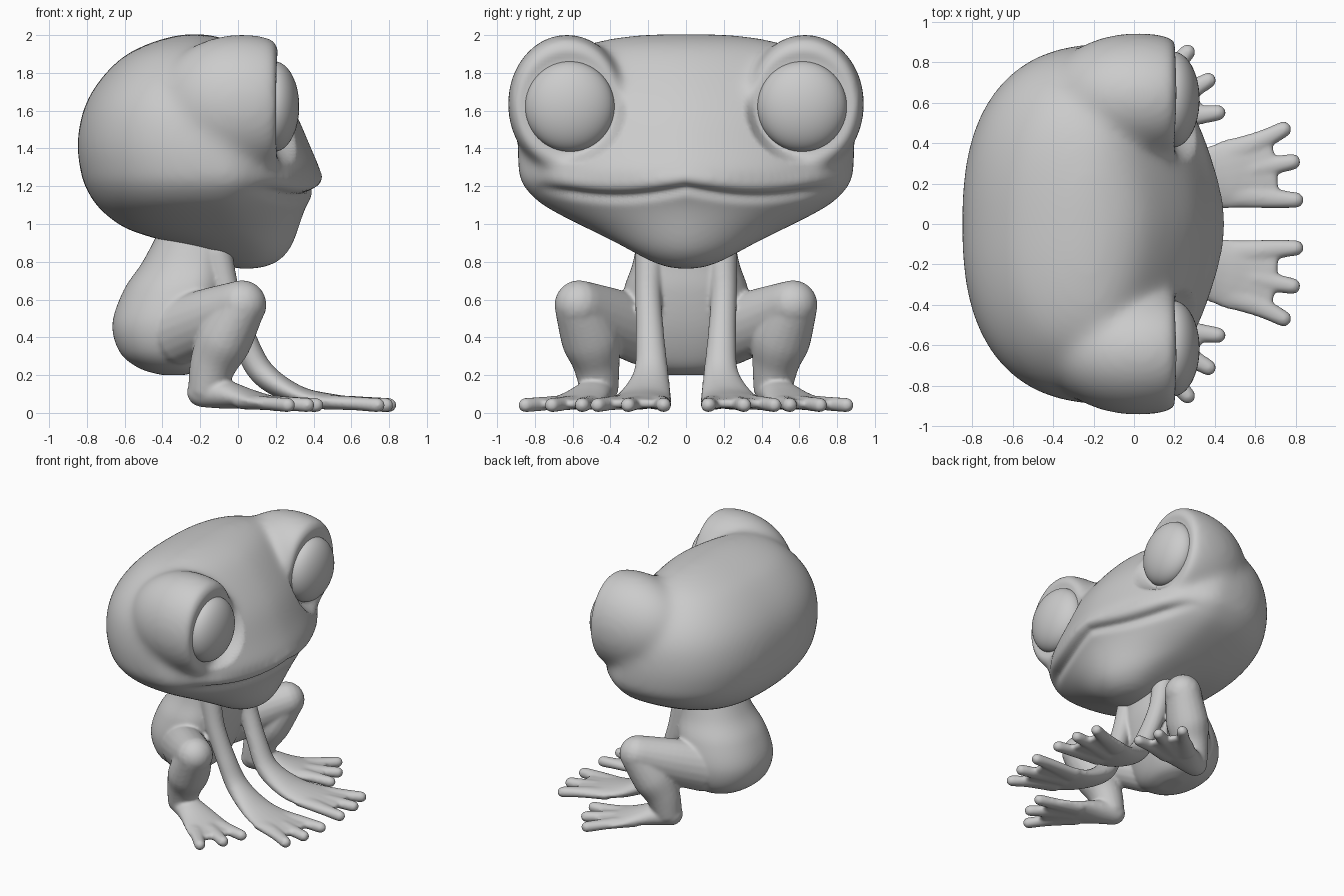
import bpy, bmesh, math
from mathutils import Vector, Matrix

cube = bpy.data.objects.get("Cube")
if cube:
    bpy.data.objects.remove(cube, do_unlink=True)

grey = bpy.data.materials.new("soft_grey")
grey.use_nodes = True
grey.diffuse_color = (0.6, 0.6, 0.6, 1)
grey.node_tree.nodes["Principled BSDF"].inputs["Base Color"].default_value = (0.6, 0.6, 0.6, 1)


def spline(rows, steps):
    """Smooth curve through rows of numbers."""
    out = []
    for i in range(len(rows) - 1):
        a, b, c, d = (rows[min(max(i + k, 0), len(rows) - 1)] for k in (-1, 0, 1, 2))
        for j in range(steps):
            t = j / steps
            out.append([q + t / 2 * (r - p + t * (2 * p - 5 * q + 4 * r - s + t * (3 * (q - r) + s - p)))
                        for p, q, r, s in zip(a, b, c, d)])
    return out + [list(rows[-1])]


def skin(bm, rings):
    """Join closed rings of points into a capped skin."""
    loops = [[bm.verts.new(p) for p in ring] for ring in rings]
    n = len(loops[0])
    for low, high in zip(loops, loops[1:]):
        for i in range(n):
            bm.faces.new((low[i], low[(i + 1) % n], high[(i + 1) % n], high[i]))
    bm.faces.new(loops[0][::-1])
    bm.faces.new(loops[-1])


def power(v, e):
    return math.copysign(abs(v) ** (2 / e), v)


def stack(bm, rows, front_e, back_e):
    """Horizontal slices, each row: height, back x, front x, half width."""
    rings = []
    for z, back, front, width in spline(rows, 6):
        mid = back + 0.6 * (front - back)
        ring = []
        for i in range(80):
            c, s = math.cos(math.tau * i / 80), math.sin(math.tau * i / 80)
            e = front_e if c > 0 else back_e
            ring.append((mid + power(c, e) * (front - mid if c > 0 else mid - back), width * power(s, e), z))
        rings.append(ring)
    skin(bm, rings)


def sweep(bm, rows, flip, side=(0, 1, 0)):
    """Round-ended limb, each row: x, y, z, half width, half height."""
    pts = spline(rows, 5)
    pos = [Vector(p[:3]) for p in pts]
    side = Vector(side).normalized()
    frames = []
    for i, p in enumerate(pts):
        tan = (pos[min(i + 1, len(pos) - 1)] - pos[max(i - 1, 0)]).normalized()
        frames.append((pos[i], tan, p[3], p[4]))

    def cap(frame, sign):
        o, t, w, h = frame
        return [(o + t * sign * min(w, h) * math.sin(a), t, w * math.cos(a), h * math.cos(a))
                for a in (0.35, 0.7, 1.05, 1.3, 1.5)]

    frames = cap(frames[0], -1)[::-1] + frames + cap(frames[-1], 1)
    rings = []
    for o, t, w, h in frames:
        across = (side - t * side.dot(t)).normalized()
        up = t.cross(across)
        ring = [o + across * w * math.cos(math.tau * i / 20) + up * h * math.sin(math.tau * i / 20)
                for i in range(20)]
        rings.append([(p.x, p.y * flip, p.z) for p in ring])
    skin(bm, rings)


def toe(bm, flip, *path):
    """Tapering toe through three ground points."""
    shape = ((0.058, 0.075, 0.04), (0.05, 0.052, 0.037), (0.041, 0.04, 0.039))
    sweep(bm, [(x, y, *s) for (x, y), s in zip(path, shape)], flip)


def ball(bm, centre, size):
    m = Matrix.Translation(centre) @ Matrix.Diagonal((*size, 1))
    return bmesh.ops.create_uvsphere(bm, u_segments=48, v_segments=32, radius=1, matrix=m)["verts"]


def finish(name, bm, voxel=0, relax=0):
    bmesh.ops.recalc_face_normals(bm, faces=bm.faces)
    for f in bm.faces:
        f.smooth = True
    mesh = bpy.data.meshes.new(name)
    bm.to_mesh(mesh)
    bm.free()
    mesh.materials.append(grey)
    ob = bpy.data.objects.new(name, mesh)
    bpy.context.collection.objects.link(ob)
    if voxel:
        # fuse overlapping volumes, then relax the joins
        fuse = ob.modifiers.new("fuse", "REMESH")
        fuse.mode = "VOXEL"
        fuse.voxel_size = voxel
        fuse.use_smooth_shade = True
        soft = ob.modifiers.new("soften", "SMOOTH")
        soft.factor = 0.5
        soft.iterations = relax
    return ob


# Head: wide skull with a flat-fronted mound behind each eye
bm = bmesh.new()
stack(bm, [(0.76, -0.02, 0.09, 0.05), (0.785, -0.08, 0.19, 0.15), (0.84, -0.2, 0.26, 0.26),
           (0.9, -0.36, 0.295, 0.37), (0.97, -0.58, 0.32, 0.51), (1.05, -0.7, 0.345, 0.67),
           (1.12, -0.765, 0.375, 0.785), (1.2, -0.81, 0.425, 0.86), (1.26, -0.83, 0.445, 0.885),
           (1.42, -0.85, 0.38, 0.89), (1.6, -0.82, 0.3, 0.86), (1.75, -0.74, 0.2, 0.78),
           (1.88, -0.615, 0.09, 0.65), (1.95, -0.485, 0.0, 0.52), (1.99, -0.36, -0.1, 0.34),
           (2.006, -0.27, -0.19, 0.14)], 1.7, 2.5)
for s in (1, -1):
    for v in ball(bm, (0.02, 0.63 * s, 1.635), (0.46, 0.315, 0.37)):
        v.co.x = min(v.co.x, 0.215)
head = finish("head", bm, 0.018, 55)

# Bake the softened head, then flatten the eye seats and press in the mouth
bpy.context.view_layer.update()
baked = bpy.data.meshes.new_from_object(head.evaluated_get(bpy.context.evaluated_depsgraph_get()))
head.modifiers.clear()
head.data = baked
if not baked.materials:
    baked.materials.append(grey)
normals = [v.normal.copy() for v in baked.vertices]
for v, n in zip(baked.vertices, normals):
    y = abs(v.co.y)
    seat = min(max((0.3 - math.hypot(y - 0.615, v.co.z - 1.622)) / 0.05, 0), 1)
    if v.co.x > 0.2:
        v.co.x += (0.2 - v.co.x) * seat
    line = 1.185 - 0.045 * math.sin(min(y / 0.75, 1) * math.pi)
    fade = min(max((0.8 - y) / 0.2, 0), 1) * min(max(v.co.x * 5 + 0.5, 0), 1)
    d = v.co.z - line
    v.co -= n * fade * (0.024 * math.exp(-(d / 0.026) ** 2) - 0.01 * math.exp(-((d - 0.06) / 0.035) ** 2))

# Eyes
for s, label in ((1, "left"), (-1, "right")):
    bm = bmesh.new()
    ball(bm, (0.192, 0.615 * s, 1.622), (0.132, 0.237, 0.239))
    finish(label + "_eye", bm)

# Body
bm = bmesh.new()
stack(bm, [(0.2, -0.4, -0.28, 0.1), (0.235, -0.52, -0.2, 0.22), (0.32, -0.625, -0.14, 0.31),
           (0.47, -0.665, -0.08, 0.35), (0.65, -0.605, -0.04, 0.33), (0.8, -0.505, -0.03, 0.28),
           (0.98, -0.41, 0.0, 0.25)], 2.2, 2.2)
for s in (1, -1):
    # Front leg: slim arm, long webbed foot and three toes
    sweep(bm, [(-0.11, 0.19, 0.85, 0.08, 0.08), (-0.06, 0.2, 0.64, 0.07, 0.07),
               (0.03, 0.19, 0.4, 0.076, 0.066), (0.13, 0.185, 0.21, 0.093, 0.068),
               (0.32, 0.215, 0.092, 0.14, 0.052), (0.52, 0.253, 0.06, 0.178, 0.037),
               (0.68, 0.275, 0.05, 0.18, 0.026)], s)
    toe(bm, s, (0.45, 0.155), (0.66, 0.128), (0.8, 0.118))
    toe(bm, s, (0.45, 0.235), (0.64, 0.28), (0.785, 0.307))
    toe(bm, s, (0.45, 0.335), (0.62, 0.408), (0.74, 0.468))

    # Hind leg: thigh, heavy shin, splayed webbed foot and three toes
    sweep(bm, [(-0.32, 0.23, 0.43, 0.15, 0.18), (-0.14, 0.41, 0.5, 0.145, 0.165),
               (0.02, 0.565, 0.572, 0.132, 0.132)], s, (-0.7, 0.7, 0))
    sweep(bm, [(0.015, 0.565, 0.55, 0.13, 0.125), (-0.07, 0.505, 0.39, 0.155, 0.145),
               (-0.13, 0.475, 0.26, 0.125, 0.125), (-0.16, 0.46, 0.14, 0.105, 0.105)], s)
    splay = (-0.4, 0.91, 0)
    sweep(bm, [(-0.19, 0.45, 0.11, 0.085, 0.08), (-0.08, 0.49, 0.1, 0.105, 0.078),
               (0.06, 0.55, 0.072, 0.14, 0.052), (0.18, 0.615, 0.052, 0.17, 0.034),
               (0.27, 0.665, 0.047, 0.165, 0.026)], s, splay)
    toe(bm, s, (0.1, 0.5), (0.27, 0.53), (0.415, 0.55))
    toe(bm, s, (0.1, 0.57), (0.25, 0.645), (0.368, 0.71))
    toe(bm, s, (0.03, 0.6), (0.16, 0.735), (0.265, 0.85))
finish("body_and_legs", bm, 0.011, 9)
